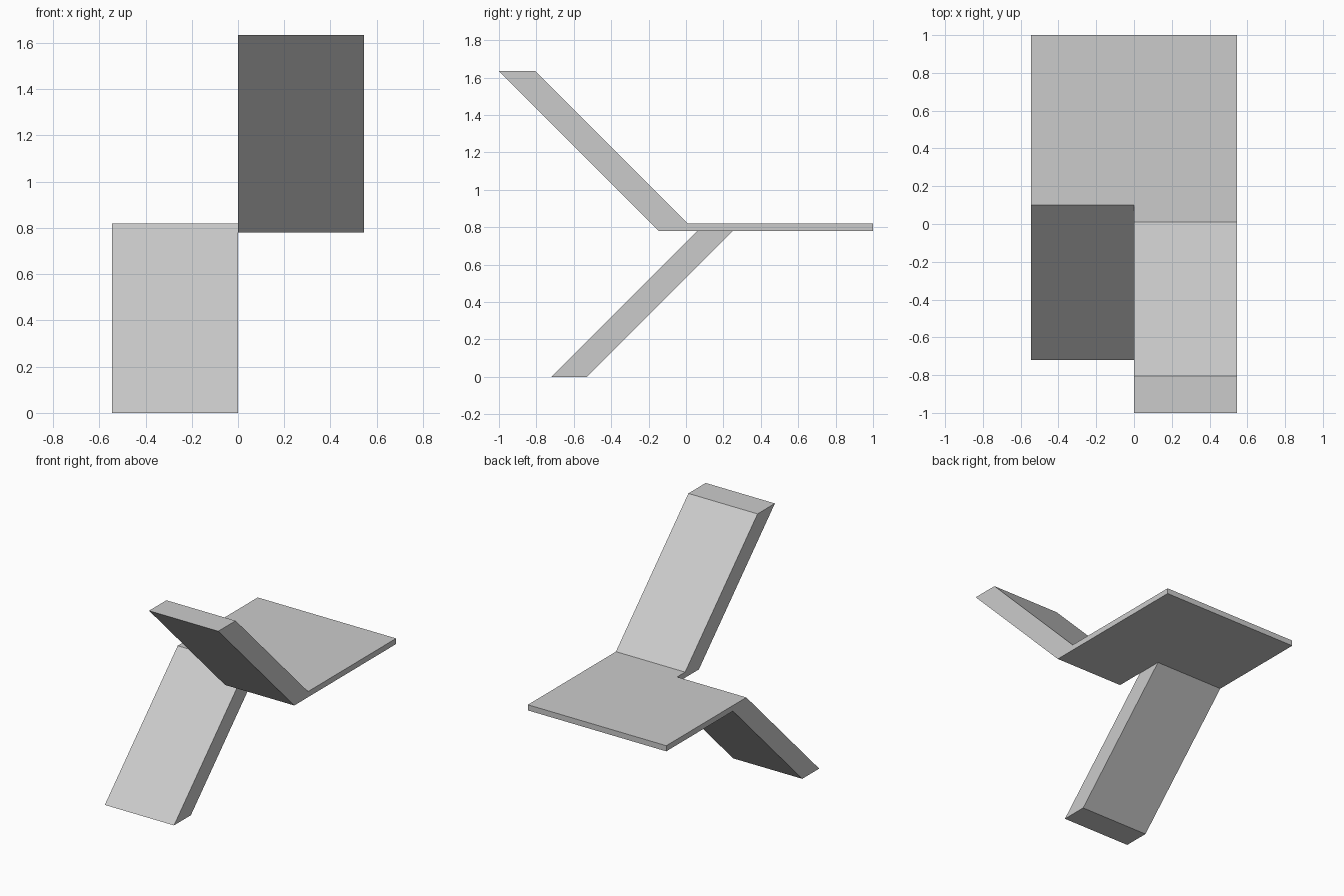
import bpy
import bmesh

cube = bpy.data.objects.get("Cube")
if cube:
    bpy.data.objects.remove(cube, do_unlink=True)

# One plain grey for the whole stair
grey = bpy.data.materials.new("light grey")
grey.use_nodes = True
colour = (0.6, 0.6, 0.6, 1)
grey.diffuse_color = colour
grey.node_tree.nodes["Principled BSDF"].inputs["Base Color"].default_value = colour

HALF = 0.545               # half width of the landing
TOP, BOTTOM = 0.82, 0.78   # landing surfaces
JOINT, BACK = 0.10, 1.0    # landing front and back edges


def extrude_profile(name, profile, x0, x1):
    """Extrude a closed (y, z) side profile from x0 to x1."""
    bm = bmesh.new()
    face = bm.faces.new([bm.verts.new((x0, y, z)) for y, z in profile])
    result = bmesh.ops.extrude_face_region(bm, geom=[face])
    moved = [v for v in result["geom"] if isinstance(v, bmesh.types.BMVert)]
    bmesh.ops.translate(bm, verts=moved, vec=(x1 - x0, 0, 0))
    bmesh.ops.recalc_face_normals(bm, faces=bm.faces[:])
    mesh = bpy.data.meshes.new(name)
    bm.to_mesh(mesh)
    bm.free()
    mesh.materials.append(grey)
    obj = bpy.data.objects.new(name, mesh)
    bpy.context.collection.objects.link(obj)
    return obj


# Full-width landing
extrude_profile("landing", [(JOINT, BOTTOM), (BACK, BOTTOM), (BACK, TOP), (JOINT, TOP)],
                -HALF, HALF)

# Lower ramp, rising from the ground to the landing on the right half
extrude_profile("lower_flight",
                [(-0.72, 0), (-0.53, 0), (0.25, BOTTOM), (JOINT, BOTTOM), (JOINT, TOP)],
                -HALF, 0)

# Upper ramp, rising back over the front on the left half
extrude_profile("upper_flight",
                [(-1, 1.635), (-0.805, 1.635), (0.01, TOP), (JOINT, TOP),
                 (JOINT, BOTTOM), (-0.145, BOTTOM)],
                0, HALF)
